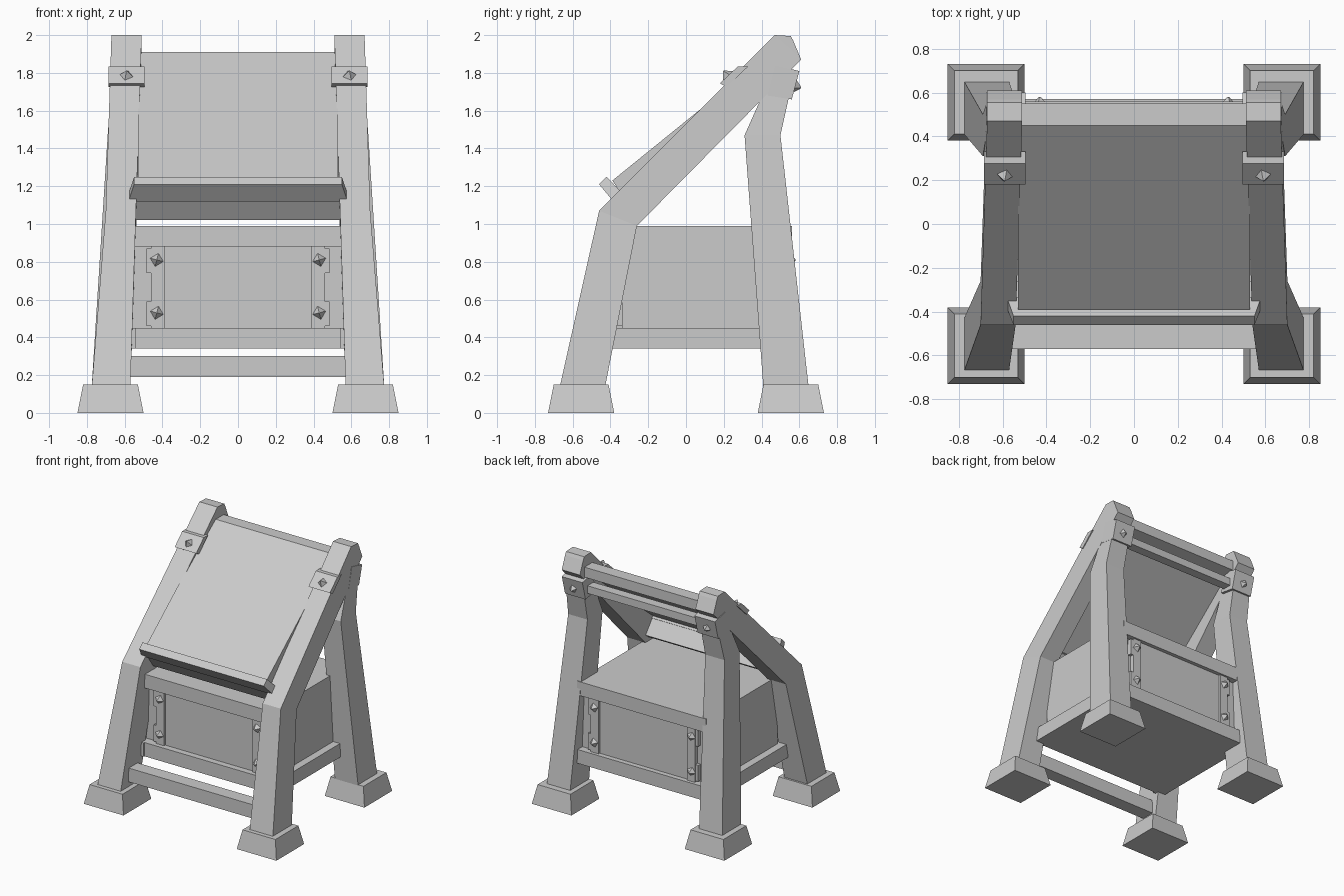
import bpy, bmesh, math
from mathutils import Matrix, Vector

if "Cube" in bpy.data.objects:
    bpy.data.objects.remove(bpy.data.objects["Cube"])


def finish(bm, name, mirror=False):
    bmesh.ops.recalc_face_normals(bm, faces=bm.faces)
    me = bpy.data.meshes.new(name)
    bm.to_mesh(me)
    bm.free()
    ob = bpy.data.objects.new(name, me)
    bpy.context.collection.objects.link(ob)
    if mirror:
        ob.modifiers.new("Mirror", 'MIRROR').use_axis[0] = True
    return ob


def loft(name, rings, mirror=False):
    """Skin rings of points, closing both ends."""
    bm = bmesh.new()
    vs = [[bm.verts.new(p) for p in r] for r in rings]
    n = len(rings[0])
    for a, b in zip(vs, vs[1:]):
        for i in range(n):
            j = (i + 1) % n
            bm.faces.new((a[i], a[j], b[j], b[i]))
    bm.faces.new(vs[0])
    bm.faces.new(vs[-1])
    return finish(bm, name, mirror)


def bar(name, profile, x0, x1, mirror=False):
    """Extrude a (y, z) profile along x."""
    return loft(name, [[(x, y, z) for y, z in profile] for x in (x0, x1)], mirror)


def box(name, x0, x1, y0, y1, z0, z1, mirror=False):
    return bar(name, [(y0, z0), (y1, z0), (y1, z1), (y0, z1)], x0, x1, mirror)


def leg(name, sections):
    """Section: front (y, z), back (y, z), inner x, outer x."""
    loft(name, [[(a, *f), (b, *f), (b, *k), (a, *k)] for f, k, a, b in sections], True)


def stud(name, pos, normal, r=0.036, h=0.035):
    """Small four-sided pyramid nail head."""
    bm = bmesh.new()
    rot = Vector(normal).to_track_quat('Z', 'Y').to_matrix().to_4x4()
    m = Matrix.Translation(pos) @ rot @ Matrix.Rotation(0.25, 4, 'Z') @ Matrix.Translation((0, 0, h / 2))
    bmesh.ops.create_cone(bm, cap_ends=True, segments=4, radius1=r, radius2=0.004, depth=h, matrix=m)
    finish(bm, name, True)


def rect(x0, x1, y0, y1, z):
    return [(x0, y0, z), (x1, y0, z), (x1, y1, z), (x0, y1, z)]


# Tapered feet
for label, s in (("front", -1), ("back", 1)):
    loft(label + "_foot", [rect(0.50, 0.85, s * 0.38, s * 0.73, 0),
                           rect(0.53, 0.82, s * 0.41, s * 0.70, 0.15)], True)

# Bent legs
leg("front_leg", [((-0.67, 0.13), (-0.43, 0.13), 0.57, 0.775),
                  ((-0.46, 1.07), (-0.26, 0.99), 0.54, 0.70),
                  ((0.47, 2.0), (0.61, 1.87), 0.51, 0.67),
                  ((0.555, 1.995), (0.568, 1.97), 0.51, 0.67)])
leg("back_leg", [((0.41, 0.13), (0.65, 0.13), 0.57, 0.775),
                 ((0.31, 1.47), (0.50, 1.47), 0.52, 0.69),
                 ((0.43, 1.74), (0.56, 1.74), 0.515, 0.67)])

# Slanted writing board with a flat back edge, front apron and ledge
bar("writing_board", [(-0.39, 1.23), (0.45, 1.91), (0.55, 1.91), (0.55, 1.83),
                      (0.46, 1.81), (-0.35, 1.17)], -0.53, 0.53)
bar("board_apron", [(-0.40, 1.16), (-0.36, 1.18), (-0.26, 1.05), (-0.30, 1.02)], -0.54, 0.54)
loft("book_ledge", [[(s * 0.55, -0.46, 1.21), (s * 0.55, -0.42, 1.25),
                     (s * 0.58, -0.335, 1.16), (s * 0.58, -0.385, 1.12)] for s in (-1, 1)])
box("back_top_rail", -0.55, 0.55, 0.46, 0.535, 1.70, 1.76)

# Straps binding the legs, with nail heads
bar("front_strap", [(0.18, 1.745), (0.275, 1.835), (0.33, 1.835), (0.215, 1.725)], 0.495, 0.685, True)
bar("back_strap", [(0.43, 1.68), (0.56, 1.66), (0.60, 1.81), (0.47, 1.84)], 0.495, 0.676, True)
stud("front_strap_stud", (0.59, 0.222, 1.785), (0, -1, 1))
stud("back_strap_stud", (0.59, 0.575, 1.73), (0, 1, -0.25))

# Storage box
box("storage_box", -0.57, 0.57, -0.34, 0.51, 0.40, 0.95)
box("box_lid", -0.57, 0.57, -0.40, 0.56, 0.88, 0.99)
box("box_base", -0.57, 0.57, -0.41, 0.57, 0.34, 0.45)
box("side_rail", 0.54, 0.63, -0.42, 0.46, 0.34, 0.45, True)
box("front_stretcher", -0.60, 0.60, -0.57, -0.46, 0.19, 0.30)

# Door panels, hinge plates and studs on both faces
for label, y, s in (("front", -0.34, -1), ("back", 0.51, 1)):
    box(label + "_door", -0.40, 0.40, y - s * 0.01, y + s * 0.02, 0.45, 0.88)
    box(label + "_hinge_plate", 0.39, 0.46, y - s * 0.01, y + s * 0.035, 0.45, 0.88, True)
    for z in (0.53, 0.81):
        box(label + "_hinge_tab", 0.39, 0.485, y - s * 0.01, y + s * 0.03, z - 0.07, z + 0.06, True)
        stud(label + "_hinge_stud", (0.43, y + s * 0.035, z), (0, s, 0))
